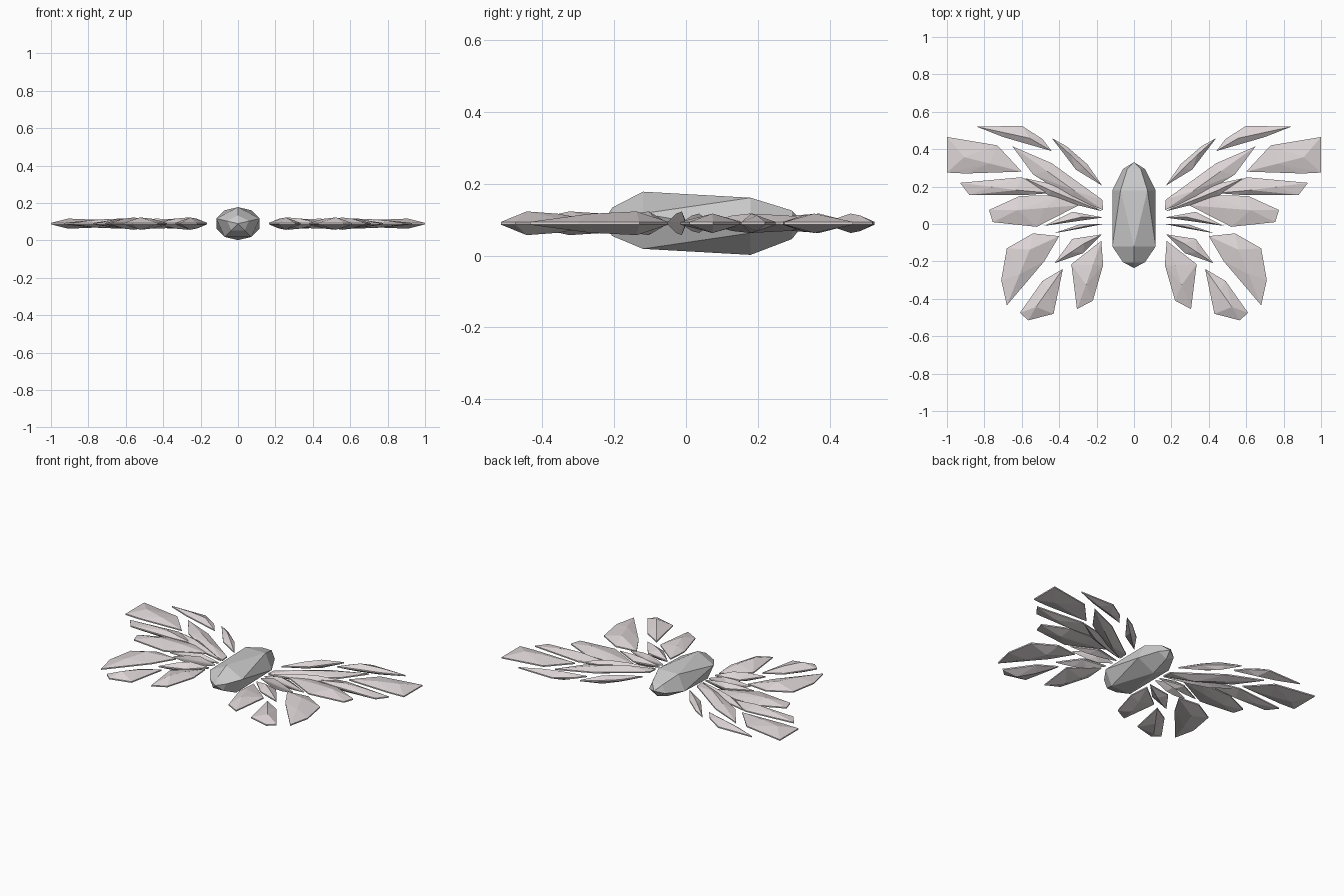
import bpy, bmesh, math
from mathutils import Vector

if "Cube" in bpy.data.objects:
    bpy.data.objects.remove(bpy.data.objects["Cube"])

MID = 0.09    # height of the wing plane
RIM = 0.004   # half thickness of a shard's edge

wing_mat = bpy.data.materials.new("pale_crystal")
wing_mat.diffuse_color = (0.72, 0.66, 0.67, 1)
wing_mat.use_nodes = True
wing_mat.node_tree.nodes["Principled BSDF"].inputs["Base Color"].default_value = wing_mat.diffuse_color


def finish(bm, name, mat=None):
    bmesh.ops.recalc_face_normals(bm, faces=bm.faces)
    mesh = bpy.data.meshes.new(name)
    bm.to_mesh(mesh)
    bm.free()
    obj = bpy.data.objects.new(name, mesh)
    bpy.context.collection.objects.link(obj)
    if mat:
        mesh.materials.append(mat)
    return obj


# Body: stretched crystal from pentagon rings, twisted half a step in the middle
def make_body():
    bm = bmesh.new()
    rings = [(-0.205, 0.5, 1), (-0.12, 1, 1), (0.18, 1, -1), (0.295, 0.5, -1)]
    loops = []
    for y, s, up in rings:
        ring = []
        for i in range(5):
            a = math.tau * i / 5
            ring.append(bm.verts.new((0.122 * s * math.sin(a) * up, y,
                                      MID + 0.088 * s * math.cos(a) * up)))
        loops.append(ring)
    for y in (-0.235, 0.33):
        bm.verts.new((0, y, MID))
    bmesh.ops.convex_hull(bm, input=bm.verts[:])
    return finish(bm, "body")


# Shard: thin outline with a faceted ridge above and below, mirrored to both sides
def make_shard(name, outline, height):
    pts = [Vector(p) for p in outline]
    centre = sum(pts, Vector((0, 0))) / len(pts)
    far = max(pts, key=lambda p: (p - centre).length)
    axis = far - centre
    for side, sx in (("right", 1), ("left", -1)):
        bm = bmesh.new()
        for p in pts:
            for dz in (RIM, -RIM):
                bm.verts.new((sx * p.x, p.y, MID + dz))
        for t, h in ((0.3, 0.8), (-0.25, 1.0)):
            q = centre + axis * t
            for s in (1, -1):
                bm.verts.new((sx * q.x, q.y, MID + s * h * height))
        hull = bmesh.ops.convex_hull(bm, input=bm.verts[:])
        loose = [v for v in bm.verts if not v.link_faces]
        bmesh.ops.delete(bm, geom=loose, context='VERTS')
        finish(bm, f"{name}_{side}", wing_mat)


fore_wing = [
    [(.84, .52), (.60, .525), (.49, .455), (.44, .39), (.70, .465)],
    [(.44, .46), (.36, .415), (.25, .32), (.17, .205), (.31, .29)],
    [(.65, .415), (.44, .325), (.17, .13), (.165, .075), (.34, .14), (.54, .265)],
    [(1.0, .465), (.73, .42), (.60, .28), (.90, .27), (1.0, .275)],
    [(.93, .22), (.60, .25), (.445, .165), (.58, .155), (.88, .155)],
    [(.585, .245), (.42, .21), (.17, .068), (.30, .10), (.46, .155)],
    [(.775, .075), (.61, .15), (.39, .155), (.295, .10), (.52, -.015), (.755, .01)],
    [(.48, -.01), (.33, .065), (.165, .035), (.31, .02)],
]
hind_wing = [
    [(.43, -.05), (.29, -.002), (.165, 0), (.29, -.025)],
    [(.425, -.21), (.33, -.08), (.17, -.055), (.27, -.155)],
    [(.68, -.435), (.71, -.30), (.68, -.13), (.54, -.05), (.40, -.065), (.48, -.20)],
    [(.61, -.475), (.49, -.305), (.38, -.24), (.43, -.48), (.565, -.515)],
    [(.305, -.455), (.335, -.215), (.175, -.09), (.165, -.22), (.22, -.41)],
]

make_body()
for i, outline in enumerate(fore_wing):
    make_shard(f"fore_wing_shard_{i + 1}", outline, 0.027)
for i, outline in enumerate(hind_wing):
    make_shard(f"hind_wing_shard_{i + 1}", outline, 0.033)
